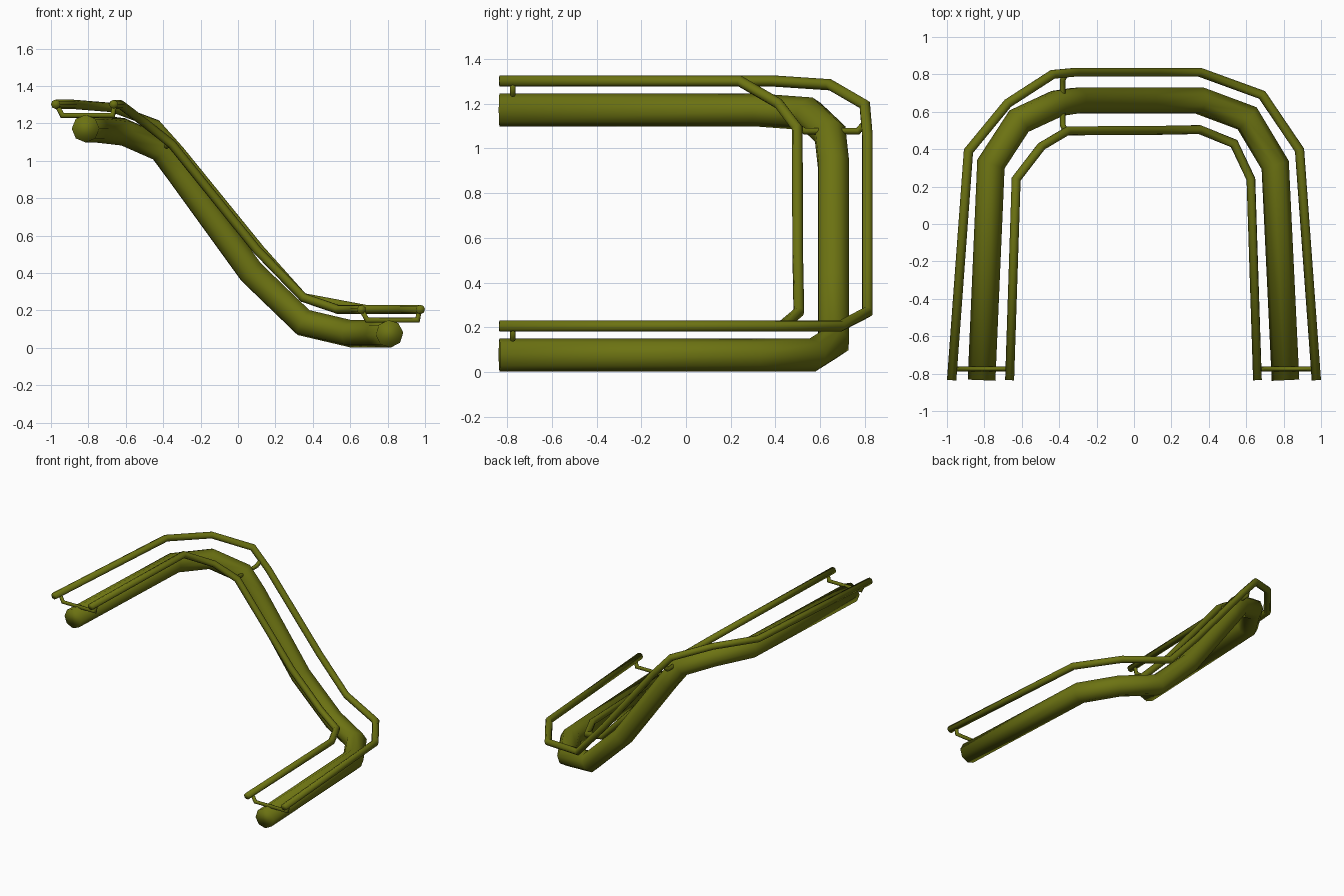
import bpy, bmesh, math
from mathutils import Vector

if "Cube" in bpy.data.objects:
    bpy.data.objects.remove(bpy.data.objects["Cube"])

olive = bpy.data.materials.new("olive_green")
olive.use_nodes = True
olive.diffuse_color = (0.15, 0.17, 0.006, 1)
olive.node_tree.nodes["Principled BSDF"].inputs["Base Color"].default_value = (0.15, 0.17, 0.006, 1)


def tube(name, points, radius, sides=8):
    """Sweep a polygon along a path with mitred corners and capped ends."""
    pts = [Vector(p) for p in points]
    dirs = [(b - a).normalized() for a, b in zip(pts, pts[1:])]
    bm = bmesh.new()
    u = dirs[0].cross(Vector((0, 0, 1))).normalized()
    v = u.cross(dirs[0])
    angles = [2 * math.pi * i / sides for i in range(sides)]
    ring = [pts[0] + radius * (u * math.cos(a) + v * math.sin(a)) for a in angles]
    rings = [[bm.verts.new(c) for c in ring]]
    for i, d in enumerate(dirs):
        # slide the ring along the segment onto the plane halving the corner
        after = dirs[i + 1] if i + 1 < len(dirs) else d
        n = (d + after).normalized()
        ring = [c + d * ((pts[i + 1] - c).dot(n) / d.dot(n)) for c in ring]
        rings.append([bm.verts.new(c) for c in ring])
    for a, b in zip(rings, rings[1:]):
        for i in range(sides):
            j = (i + 1) % sides
            bm.faces.new((a[i], a[j], b[j], b[i]))
    bm.faces.new(rings[0])
    bm.faces.new(rings[-1])
    bmesh.ops.recalc_face_normals(bm, faces=bm.faces)
    for f in bm.faces:
        f.smooth = True
    mesh = bpy.data.meshes.new(name)
    bm.to_mesh(mesh)
    bm.free()
    mesh.materials.append(olive)
    obj = bpy.data.objects.new(name, mesh)
    bpy.context.collection.objects.link(obj)
    return obj


# Thick main pipe, high on the right side and low on the left
tube("main_pipe", [
    (-0.815, -0.835, 1.172), (-0.765, 0.32, 1.172), (-0.615, 0.55, 1.155),
    (-0.41, 0.645, 1.065), (-0.31, 0.66, 0.93), (0.07, 0.66, 0.405),
    (0.35, 0.66, 0.135), (0.605, 0.565, 0.075), (0.755, 0.315, 0.075),
    (0.81, -0.835, 0.075)], 0.074)

# Thin rails running on either side above the pipe
tube("outer_rail", [
    (-0.975, -0.835, 1.302), (-0.885, 0.39, 1.302), (-0.675, 0.645, 1.285),
    (-0.435, 0.8, 1.195), (-0.31, 0.812, 1.055), (0.12, 0.812, 0.525),
    (0.35, 0.812, 0.268), (0.685, 0.69, 0.205), (0.885, 0.395, 0.205),
    (0.975, -0.835, 0.205)], 0.025)
tube("inner_rail", [
    (-0.665, -0.835, 1.302), (-0.63, 0.24, 1.302), (-0.495, 0.415, 1.2),
    (-0.355, 0.498, 1.09), (0.1, 0.5, 0.525), (0.35, 0.505, 0.268),
    (0.535, 0.43, 0.205), (0.625, 0.24, 0.205), (0.66, -0.835, 0.205)], 0.024)

# Bent brackets tying the two rails together near both open ends
for side, x, z in (("right", -0.97, 1.3), ("left", 0.66, 0.205)):
    tube(side + "_bracket", [
        (x, -0.775, z), (x + 0.03, -0.775, z - 0.057),
        (x + 0.3, -0.775, z - 0.057), (x + 0.31, -0.775, z)], 0.013)

# Bracket at the upper bend
tube("upper_bracket", [
    (-0.365, 0.805, 1.12), (-0.382, 0.77, 1.078),
    (-0.382, 0.53, 1.078), (-0.365, 0.495, 1.1)], 0.015)
